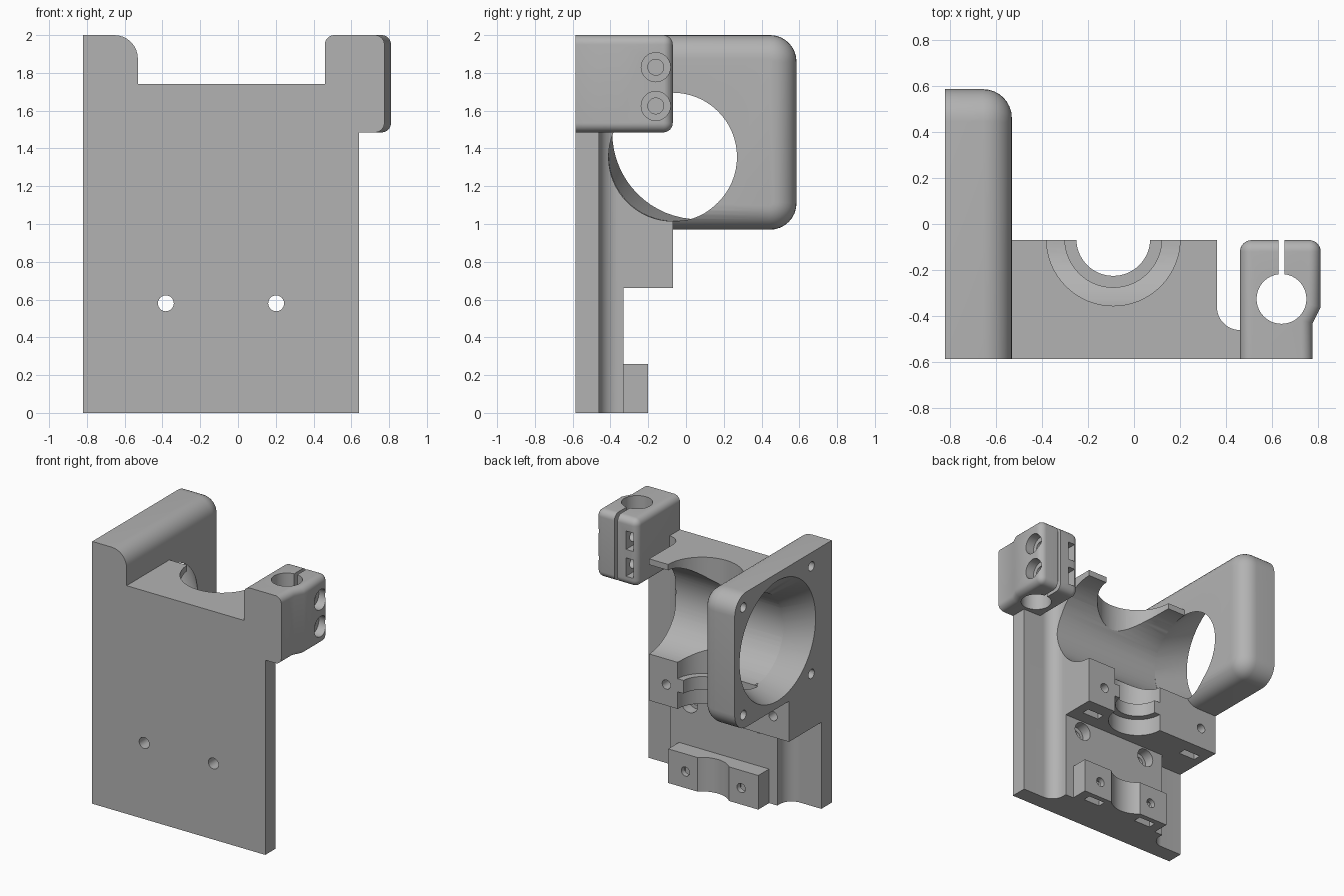
import bpy, bmesh, math
from mathutils import Matrix, Vector

cube = bpy.data.objects.get("Cube")
if cube:
    bpy.data.objects.remove(cube)

grey = bpy.data.materials.new("printed grey")
grey.use_nodes = True
grey.diffuse_color = (0.45, 0.45, 0.45, 1)
grey.node_tree.nodes["Principled BSDF"].inputs["Base Color"].default_value = (0.45, 0.45, 0.45, 1)


def finish(name, bm):
    bmesh.ops.recalc_face_normals(bm, faces=bm.faces)
    mesh = bpy.data.meshes.new(name)
    bm.to_mesh(mesh)
    bm.free()
    mesh.materials.append(grey)
    obj = bpy.data.objects.new(name, mesh)
    bpy.context.collection.objects.link(obj)
    return obj


def prism_mesh(points, z0, z1):
    bm = bmesh.new()
    face = bm.faces.new([bm.verts.new((x, y, z0)) for x, y in points])
    top = bmesh.ops.extrude_face_region(bm, geom=[face])["geom"]
    bmesh.ops.translate(bm, vec=(0, 0, z1 - z0),
                        verts=[v for v in top if isinstance(v, bmesh.types.BMVert)])
    return bm


def box_mesh(x, y, z):
    return prism_mesh([(x[0], y[0]), (x[1], y[0]), (x[1], y[1]), (x[0], y[1])], *z)


def box(name, x, y, z):
    return finish(name, box_mesh(x, y, z))


def cylinder(name, axis, start, end, radius, across):
    """Cylinder along an axis; across holds the other two coordinates in order."""
    centre = list(across)
    centre.insert("xyz".index(axis), (start + end) / 2)
    turn = Vector((0, 0, 1)).rotation_difference(
        Vector([float(a == axis) for a in "xyz"])).to_matrix().to_4x4()
    bm = bmesh.new()
    bmesh.ops.create_cone(bm, cap_ends=True, segments=64, radius1=radius, radius2=radius,
                          depth=end - start, matrix=Matrix.Translation(centre) @ turn)
    return finish(name, bm)


def round_edges(bm, rule, radius):
    edges = [e for e in bm.edges if rule(e.verts[0].co, e.verts[1].co)]
    bmesh.ops.bevel(bm, geom=edges, offset=radius, offset_type='OFFSET', segments=8,
                    profile=0.5, affect='EDGES', clamp_overlap=True)


def combine(target, tool, operation):
    tool.hide_render = True
    mod = target.modifiers.new(operation, 'BOOLEAN')
    mod.operation, mod.solver, mod.object = operation, 'EXACT', tool
    bpy.context.view_layer.objects.active = target
    bpy.ops.object.modifier_apply(modifier=mod.name)
    bpy.data.objects.remove(tool)


def near(a, b):
    return abs(a - b) < 0.001


MID, BACK, FRONT = -0.09, -0.07, -0.585
BORE = (-0.07, 1.355)
FAN = (0.07, 1.485)

# Back plate with the hot end block, raised web and lower clamp block
bracket = box("carriage_bracket", (-0.82, 0.64), (FRONT, -0.46), (0, 1.74))
arc = [(0.46 + 0.1 * math.cos(a), -0.36 + 0.1 * math.sin(a))
       for a in (math.pi * (1 + i / 24) for i in range(13))]
half = [(0.36, -0.33)] + arc + [(0.46, -0.52)]
web = half + [(2 * MID - x, y) for x, y in reversed(half)]
combine(bracket, finish("raised_web", prism_mesh(web, 0, 1.74)), 'UNION')
combine(bracket, box("hot_end_block", (-0.82, 0.36), (-0.5, BACK), (0.66, 1.74)), 'UNION')
combine(bracket, box("lower_block", (MID - 0.38, MID + 0.38), (-0.4, -0.2), (0, 0.26)), 'UNION')

# Rounded fan mount
bm = box_mesh((-0.82, -0.53), (FRONT, 0.585), (0.97, 2))
round_edges(bm, lambda a, b: near(a.y, 0.585) and near(b.y, 0.585) and not near(a.x, b.x), 0.14)
round_edges(bm, lambda a, b: near(a.x, -0.53) and near(b.x, -0.53)
            and not (near(a.y, FRONT) and near(b.y, FRONT)), 0.125)
combine(bracket, finish("fan_mount", bm), 'UNION')

# Air duct: cross bore and a funnel leading to the fan opening
combine(bracket, cylinder("cross_bore", "x", -0.54, 0.455, 0.34, BORE), 'DIFFERENCE')
bm = bmesh.new()
rings = []
for x, (cy, cz), r in ((-0.825, FAN, 0.46), (-0.53, BORE, 0.34)):
    angles = [2 * math.pi * i / 64 for i in range(64)]
    rings.append([bm.verts.new((x, cy + r * math.cos(a), cz + r * math.sin(a))) for a in angles])
    bm.faces.new(rings[-1])
for i in range(64):
    j = (i + 1) % 64
    bm.faces.new((rings[0][i], rings[0][j], rings[1][j], rings[1][i]))
combine(bracket, finish("funnel", bm), 'DIFFERENCE')

# Fan screw holes
for sy in (-0.41, 0.41):
    for sz in (-0.41, 0.41):
        combine(bracket, cylinder("fan_screw_hole", "x", -0.9, -0.64, 0.035,
                                  (FAN[0] + sy, FAN[1] + sz)), 'DIFFERENCE')

# Hot end seat: top opening, collar, neck and lower seat, lower barrel groove
for r, z0, z1 in ((0.29, 1.5, 1.8), (0.21, 0.89, 1.15), (0.16, 0.6, 1.1),
                  (0.21, 0.6, 0.79), (0.19, -0.1, 0.4)):
    combine(bracket, cylinder("hot_end_cut", "z", z0, z1, r, (MID, -0.065)), 'DIFFERENCE')

# Screw holes and nut slots
for side in (-1, 1):
    x = MID + side * 0.292
    combine(bracket, cylinder("plate_hole", "y", -0.7, -0.2, 0.042, (x, 0.58)), 'DIFFERENCE')
    combine(bracket, cylinder("counterbore", "y", -0.41, -0.3, 0.07, (x, 0.58)), 'DIFFERENCE')
    for x, z, depth, slot, low in ((-0.235 + side * 0.45, 0.82, -0.3, -0.2, 0.6),
                                   (MID + side * 0.235, 0.126, -0.36, -0.27, -0.05)):
        combine(bracket, cylinder("clamp_hole", "y", depth, 0, 0.035, (x, z)), 'DIFFERENCE')
        combine(bracket, box("nut_slot", (x - 0.07, x + 0.07), (slot - 0.03, slot + 0.03),
                             (low, z + 0.07)), 'DIFFERENCE')

# Split rod clamp
outline = [(0.46, FRONT), (0.775, FRONT), (0.775, -0.43), (0.81, -0.36), (0.81, BACK), (0.46, BACK)]
bm = prism_mesh(outline, 1.485, 2)
round_edges(bm, lambda a, b: (near(a.z, b.z) and not (near(a.y, FRONT) and near(b.y, FRONT)))
            or (near(a.y, BACK) and near(b.y, BACK)), 0.05)
clamp = finish("rod_clamp", bm)
combine(clamp, cylinder("rod_hole", "z", 1.3, 2.2, 0.108, (0.64, -0.325)), 'DIFFERENCE')
combine(clamp, box("clamp_slit", (0.627, 0.653), (-0.3, 0.1), (1.3, 2.2)), 'DIFFERENCE')
for z in (1.625, 1.83):
    combine(clamp, cylinder("bolt_hole", "x", 0.5, 0.9, 0.042, (-0.16, z)), 'DIFFERENCE')
    combine(clamp, cylinder("bolt_head_recess", "x", 0.74, 0.9, 0.077, (-0.16, z)), 'DIFFERENCE')
    combine(clamp, box("nut_trap", (0.495, 0.555), (-0.235, 0), (z - 0.07, z + 0.07)), 'DIFFERENCE')
combine(bracket, clamp, 'UNION')

# Smooth shading with crisp edges
bpy.ops.object.select_all(action='DESELECT')
bracket.select_set(True)
bpy.context.view_layer.objects.active = bracket
bpy.ops.object.shade_smooth_by_angle(angle=math.radians(30))
